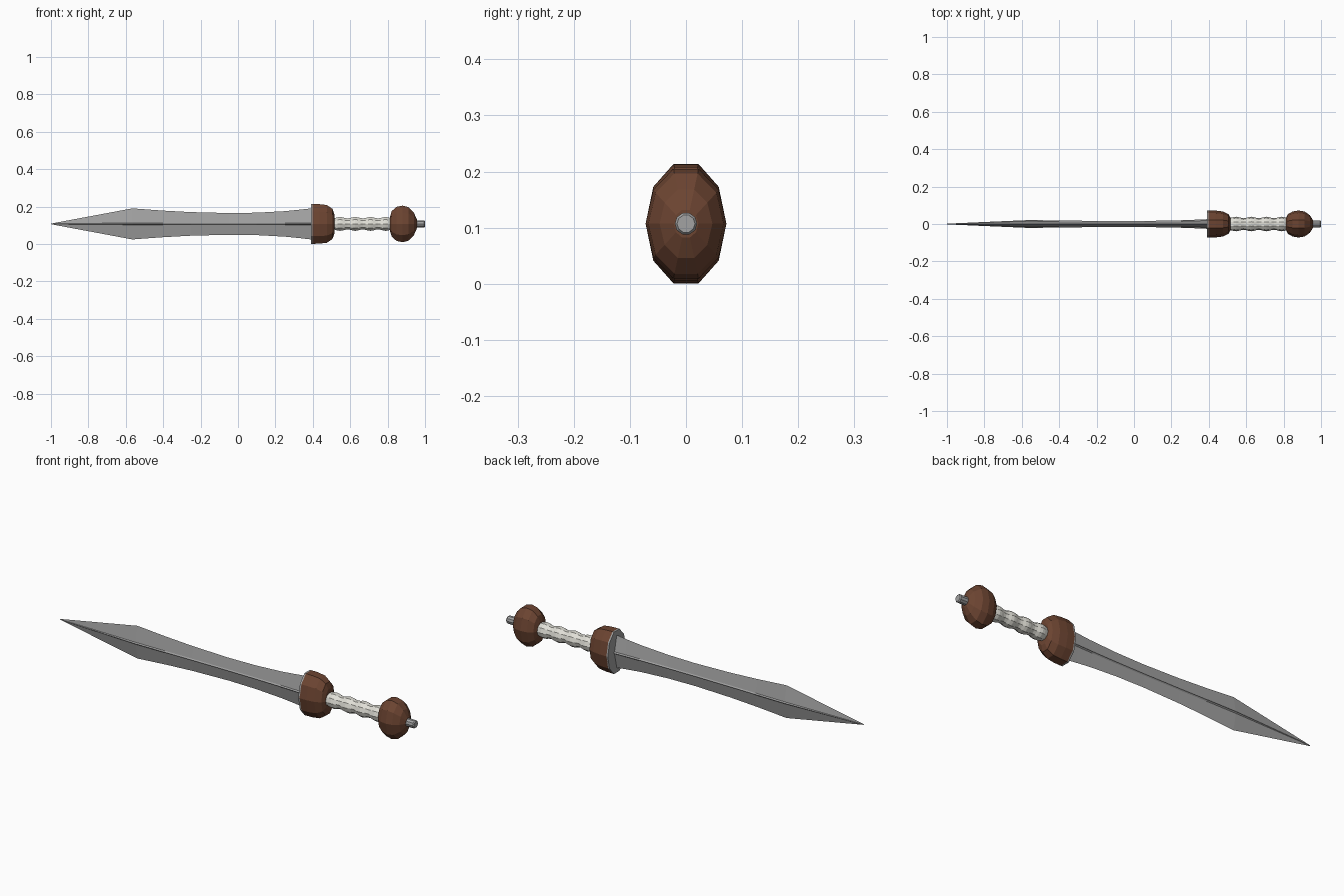
import bpy, bmesh, math

if "Cube" in bpy.data.objects:
    bpy.data.objects.remove(bpy.data.objects["Cube"])

CZ = 0.107  # height of the sword's long axis


def material(name, rgb):
    m = bpy.data.materials.new(name)
    m.diffuse_color = (*rgb, 1)
    m.use_nodes = True
    m.node_tree.nodes["Principled BSDF"].inputs["Base Color"].default_value = m.diffuse_color
    return m


STEEL = material("steel", (0.36, 0.36, 0.36))
WOOD = material("brown wood", (0.15, 0.058, 0.031))
BONE = material("ivory bone", (0.74, 0.73, 0.67))


def loft(name, sections, mat):
    """Skin a list of rings (each a list of points), capping both ends."""
    bm = bmesh.new()
    rings = [[bm.verts.new(p) for p in s] for s in sections]
    n = len(rings[0])
    for a, b in zip(rings, rings[1:]):
        for i in range(n):
            j = (i + 1) % n
            bm.faces.new((a[i], a[j], b[j], b[i]))
    bm.faces.new(rings[0])
    bm.faces.new(rings[-1])
    bmesh.ops.remove_doubles(bm, verts=bm.verts, dist=1e-5)
    bmesh.ops.recalc_face_normals(bm, faces=bm.faces)
    me = bpy.data.meshes.new(name)
    bm.to_mesh(me)
    bm.free()
    me.materials.append(mat)
    ob = bpy.data.objects.new(name, me)
    bpy.context.collection.objects.link(ob)
    return ob


def turned(name, profile, mat, sides=10):
    """Elliptical lathe along x; profile rows are (x, y radius, z radius)."""
    angles = [2 * math.pi * i / sides for i in range(sides)]
    return loft(name, [[(x, ry * math.cos(a), CZ + rz * math.sin(a)) for a in angles]
                       for x, ry, rz in profile], mat)


# Blade: leaf-shaped outline, diamond section with a narrow raised ridge
outline = [(-0.998, 0.002, 0.002), (-0.565, 0.083, 0.021), (-0.4, 0.071, 0.019),
           (-0.25, 0.063, 0.017), (-0.05, 0.058, 0.016), (0.1, 0.06, 0.017),
           (0.25, 0.068, 0.02), (0.33, 0.076, 0.023), (0.40, 0.084, 0.026)]
blade = []
for x, w, t in outline:
    r = min(0.005, w * 0.5)  # half height of the ridge
    half = [(0, w), (-t * 0.72, r), (-t, 0), (-t * 0.72, -r)]
    ring = half + [(-y, -z) for y, z in half]
    blade.append([(x, y, CZ + z) for y, z in ring])
blade.insert(0, [(-1.0, 0, CZ)] * 8)


def safe_blade():
    # Replace the degenerate tip with a minute ring
    blade[0] = [(-1.0, y * 0.1, CZ + (z - CZ) * 0.1) for _, y, z in blade[1]]
    return loft("blade", blade, STEEL)


safe_blade()

# Guard with its steel face plate
turned("guard_plate", [(0.389, 0.072, 0.112), (0.397, 0.072, 0.112)], STEEL)
turned("guard", [(0.396, 0.072, 0.112), (0.435, 0.072, 0.111), (0.475, 0.067, 0.106),
                 (0.505, 0.053, 0.085), (0.515, 0.036, 0.055)], WOOD)

# Grip with four finger swells
grip = []
for i in range(25):
    u = i / 24
    r = 0.035 - 0.004 * math.cos(u * 4 * 2 * math.pi)
    grip.append((0.505 + 0.325 * u, r, r))
turned("grip", grip, BONE)

# Pommel and end rivet
turned("pommel", [(0.813, 0.034, 0.042), (0.822, 0.052, 0.072), (0.848, 0.067, 0.096),
                  (0.880, 0.072, 0.103), (0.912, 0.067, 0.094), (0.940, 0.047, 0.064),
                  (0.956, 0.022, 0.026)], WOOD)
turned("pommel_rivet", [(0.945, 0.020, 0.020), (0.995, 0.020, 0.020),
                        (1.0, 0.016, 0.016)], STEEL)
